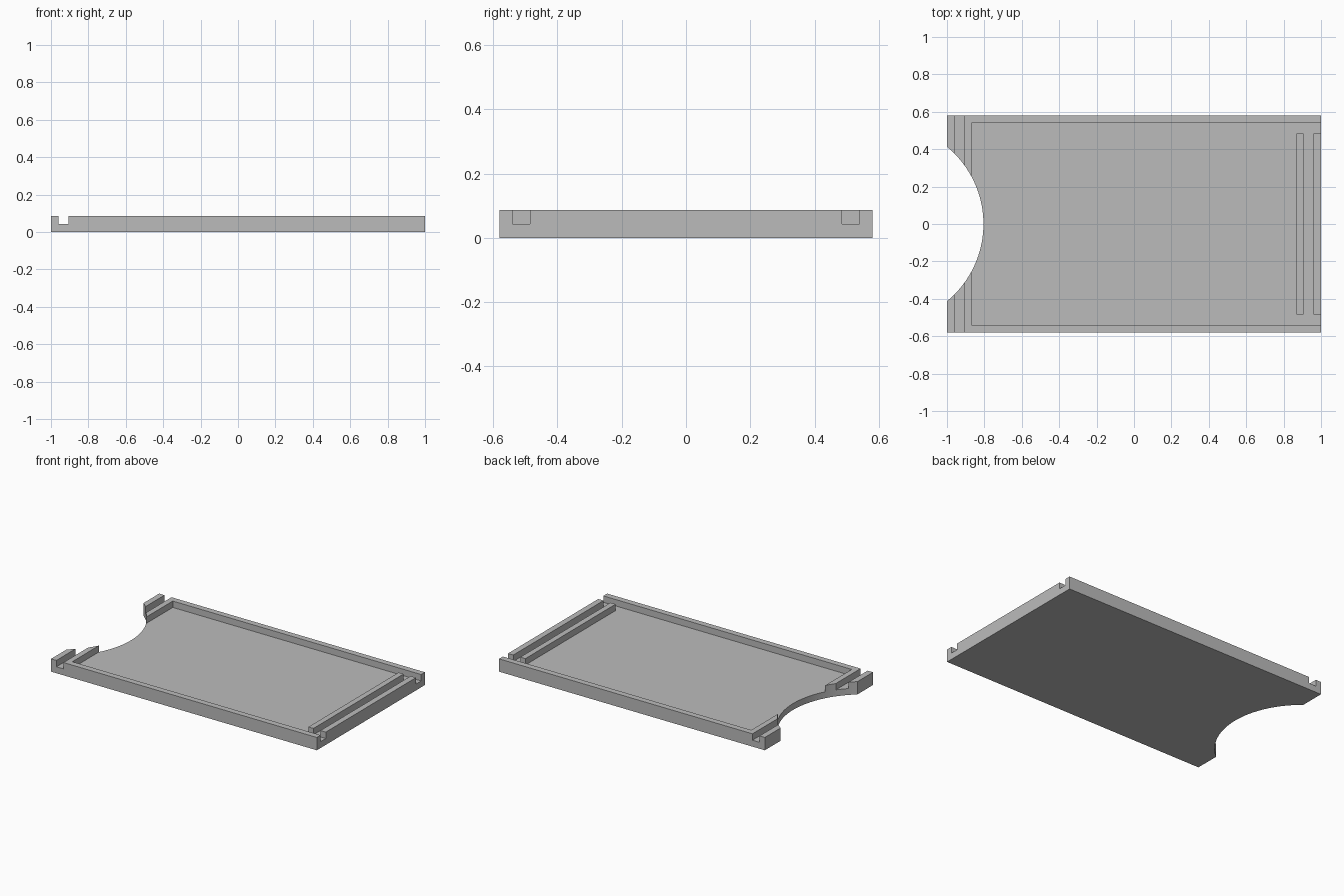
import bpy, bmesh, math

cube = bpy.data.objects.get("Cube")
if cube:
    bpy.data.objects.remove(cube, do_unlink=True)

HALF_WIDTH, HEIGHT, FLOOR = 0.581, 0.087, 0.0435
LIP, GROOVE = 0.96, 0.907          # distances from the middle, mirrored at both ends
POCKET_X, POCKET_Y, RAIL_Y = 0.869, 0.54, 0.485
OVER = 0.1                         # how far cutters reach past the body

grey = bpy.data.materials.new("plain grey")
grey.use_nodes = True
colour = (0.5, 0.5, 0.5, 1)
grey.diffuse_color = colour
grey.node_tree.nodes["Principled BSDF"].inputs["Base Color"].default_value = colour


def prism(name, outline, z0, z1):
    """Extrude a flat outline from z0 to z1."""
    bm = bmesh.new()
    face = bm.faces.new([bm.verts.new((x, y, z0)) for x, y in outline])
    top = bmesh.ops.extrude_face_region(bm, geom=[face])["geom"]
    bmesh.ops.translate(bm, vec=(0, 0, z1 - z0),
                        verts=[v for v in top if isinstance(v, bmesh.types.BMVert)])
    bmesh.ops.recalc_face_normals(bm, faces=bm.faces)
    mesh = bpy.data.meshes.new(name)
    bm.to_mesh(mesh)
    bm.free()
    mesh.materials.append(grey)
    obj = bpy.data.objects.new(name, mesh)
    bpy.context.collection.objects.link(obj)
    return obj


def box(name, x0, x1, half_y, z0, z1):
    return prism(name, [(x0, -half_y), (x1, -half_y), (x1, half_y), (x0, half_y)], z0, z1)


def combine(target, tool, operation):
    tool.hide_render = True
    mod = target.modifiers.new(tool.name, 'BOOLEAN')
    mod.object, mod.operation, mod.solver = tool, operation, 'EXACT'
    bpy.context.view_layer.objects.active = target
    bpy.ops.object.modifier_apply(modifier=mod.name)
    bpy.data.objects.remove(tool, do_unlink=True)


# Slab with a round bite out of one end
bite_half, bite_depth = 0.413, 0.195
radius = (bite_half ** 2 + bite_depth ** 2) / (2 * bite_depth)
centre = -1 + bite_depth - radius
sweep = math.asin(bite_half / radius)
steps = 48
bite = [(centre + radius * math.cos(a), radius * math.sin(a))
        for a in (sweep - 2 * sweep * i / steps for i in range(steps + 1))]
tray = prism("tray", [(-1, -HALF_WIDTH), (1, -HALF_WIDTH), (1, HALF_WIDTH),
                      (-1, HALF_WIDTH)] + bite, 0, HEIGHT)

# Groove across the bitten end, and the open-ended pocket
combine(tray, box("groove_cutter", -LIP, -GROOVE, HALF_WIDTH + OVER, FLOOR, HEIGHT + OVER), 'DIFFERENCE')
combine(tray, box("pocket_cutter", -POCKET_X, 1 + OVER, POCKET_Y, FLOOR, HEIGHT + OVER), 'DIFFERENCE')

# Two rails standing on the pocket floor at the open end
for name, x0, x1 in (("inner_rail", POCKET_X, GROOVE), ("outer_rail", LIP, 1)):
    combine(tray, box(name, x0, x1, RAIL_Y, FLOOR / 2, HEIGHT), 'UNION')

# Smooth the bite, keep all other edges sharp
bpy.ops.object.select_all(action='DESELECT')
tray.select_set(True)
bpy.context.view_layer.objects.active = tray
bpy.ops.object.shade_smooth_by_angle(angle=math.radians(30))
